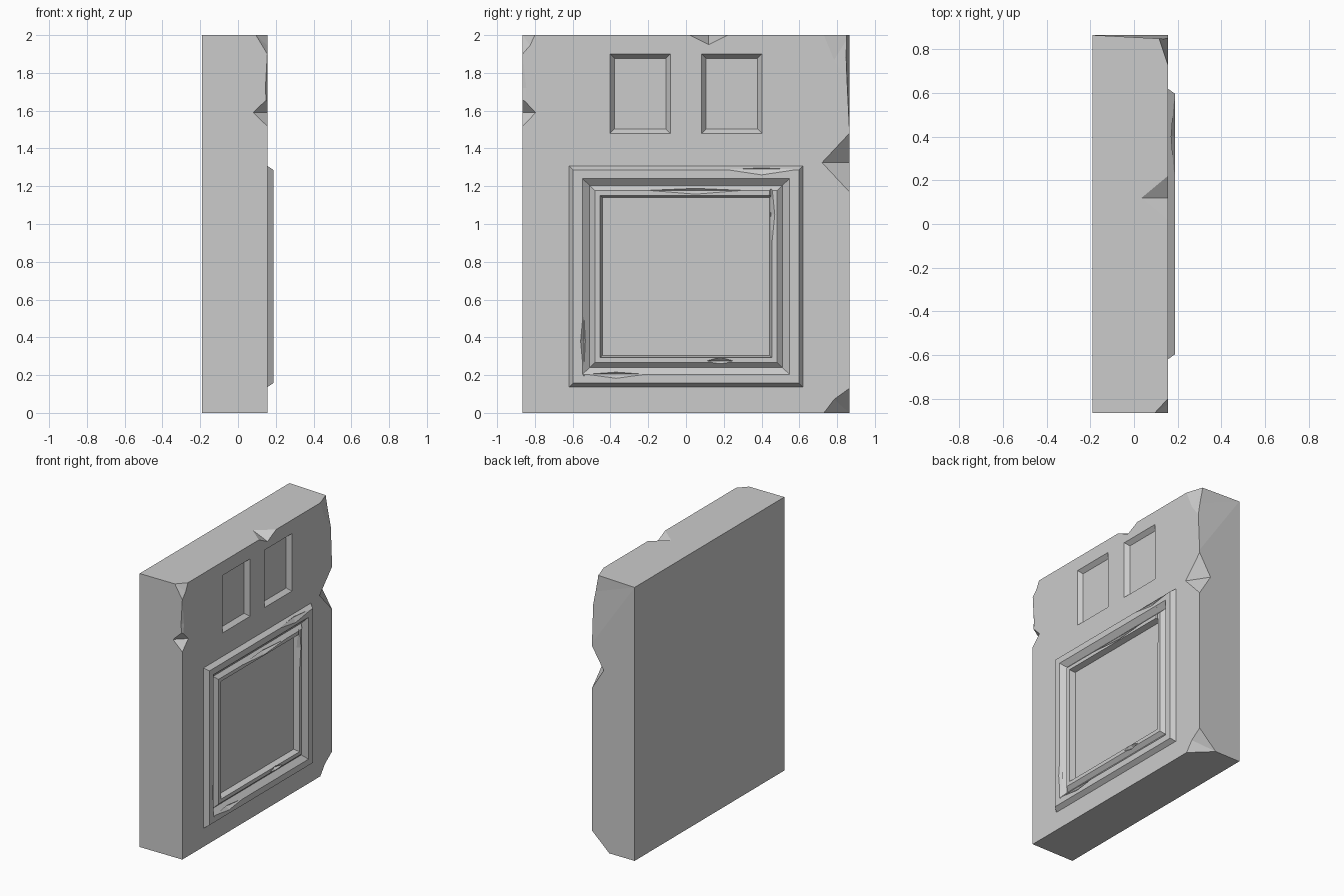
import bpy, bmesh
from mathutils import Vector

if "Cube" in bpy.data.objects:
    bpy.data.objects.remove(bpy.data.objects["Cube"])

FRONT, BACK = 0.155, -0.19   # x of the carved face and of the back
HW, TOP = 0.865, 2.0         # half width in y, height


def make_object(name, bm):
    bmesh.ops.recalc_face_normals(bm, faces=bm.faces)
    me = bpy.data.meshes.new(name)
    bm.to_mesh(me)
    bm.free()
    ob = bpy.data.objects.new(name, me)
    bpy.context.collection.objects.link(ob)
    return ob


def loft(name, rings):
    """Closed solid through rectangles (x, y0, y1, z0, z1)."""
    bm = bmesh.new()
    loops = [[bm.verts.new((x, y, z)) for y, z in ((a, c), (b, c), (b, d), (a, d))]
             for x, a, b, c, d in rings]
    for p, q in zip(loops, loops[1:]):
        for i in range(4):
            j = (i + 1) % 4
            bm.faces.new((p[i], p[j], q[j], q[i]))
    bm.faces.new(loops[0])
    bm.faces.new(loops[-1])
    return make_object(name, bm)


def combine(target, other, op='DIFFERENCE'):
    m = target.modifiers.new("carve", 'BOOLEAN')
    m.operation, m.object, m.solver = op, other, 'EXACT'
    bpy.context.view_layer.objects.active = target
    bpy.ops.object.modifier_apply(modifier=m.name)
    bpy.data.objects.remove(other)


def chip(origin, *offsets):
    """Cut away the hull of points given relative to an origin."""
    bm = bmesh.new()
    for o in offsets:
        bm.verts.new(Vector(origin) + Vector(o))
    bmesh.ops.convex_hull(bm, input=bm.verts)
    combine(slab, make_object("chip_cutter", bm))


def corner_chip(sy, z, depth, width, height):
    """Knock off a front corner; sy is the side, z the top or bottom."""
    sz = 1 if z else -1
    chip((FRONT, sy * HW, z), (-depth, 0, 0), (0, -sy * width, 0), (0, 0, -sz * height),
         (0, -sy * width * 0.6, -sz * height * 0.55), (.15, sy * .15, sz * .15))


def edge_notch(origin, along, inward, half, width, depth):
    """Wedge out of a front edge running in direction along."""
    a, n = Vector(along), Vector(inward)
    chip(origin, a * half, -a * half, n * width, (-depth, 0, 0), Vector((.15, 0, 0)) - n * .15)


def ding(x, y, z, ry, rz, rx=0.022):
    """Shallow faceted dent in the frame moulding."""
    chip((x, y, z), (-rx, 0, 0), (rx, 0, 0), (0, ry, 0), (0, -ry, 0), (0, 0, rz), (0, 0, -rz))


# main slab
slab = loft("stone_slab", [(x, -HW, HW, 0, TOP) for x in (BACK, FRONT)])

# two tapered window recesses
for s in (-1, 1):
    a, b = sorted((s * 0.083, s * 0.402))
    combine(slab, loft("window_cutter", [
        (FRONT - k * 0.03, a + k * t, b - k * t, 1.48 + k * t, 1.90 - k * t)
        for k, t in ((1, 0.024), (-1, 0.024))]))

# pocket filled by the moulded frame and its sunken panel
combine(slab, loft("pocket_cutter", [(x, -.57, .57, .185, 1.265) for x in (0.09, 0.3)]))
profile = [(0.05, .62), (FRONT, .62), (.187, .597), (.187, .549), (.155, .51),
           (.18, .483), (.18, .455), (.14, .442)]      # x, half width
frame = loft("moulded_frame", [(x, -h, h, .722 - h * .945, .722 + h * .945) for x, h in profile])
combine(slab, frame, 'UNION')

# broken corners
corner_chip(1, 0, .14, .135, .13)
corner_chip(1, TOP, .045, .135, .24)
corner_chip(-1, TOP, .06, .065, .10)

# notches in the right, left and top edges
Y, Z = Vector((0, 1, 0)), Vector((0, 0, 1))
edge_notch((FRONT, HW, 1.325), Z, -Y, .155, .145, .095)
edge_notch((FRONT, -HW, 1.59), Z, Y, .072, .07, .075)
edge_notch((FRONT, -HW, 1.72), Z, Y, .18, .02, .01)
edge_notch((FRONT, .12, TOP), Y, -Z, .10, .05, .12)

# long shallow wear on the upper right side
chip((FRONT, HW, TOP), (0, 0, -.5), (0, -.018, -.13), (0, -.018, 0),
     (BACK - FRONT, 0, 0), (-.1, .1, .1), (.15, .1, -.2))

# dings in the frame moulding
ding(.187, .40, 1.29, .2, .03)
ding(.18, .05, 1.178, .25, .02)
ding(.18, .18, .275, .07, .02)
ding(.18, .45, 1.05, .02, .2)
ding(.187, -.54, .38, .018, .2)
ding(.187, -.37, .205, .16, .022)
